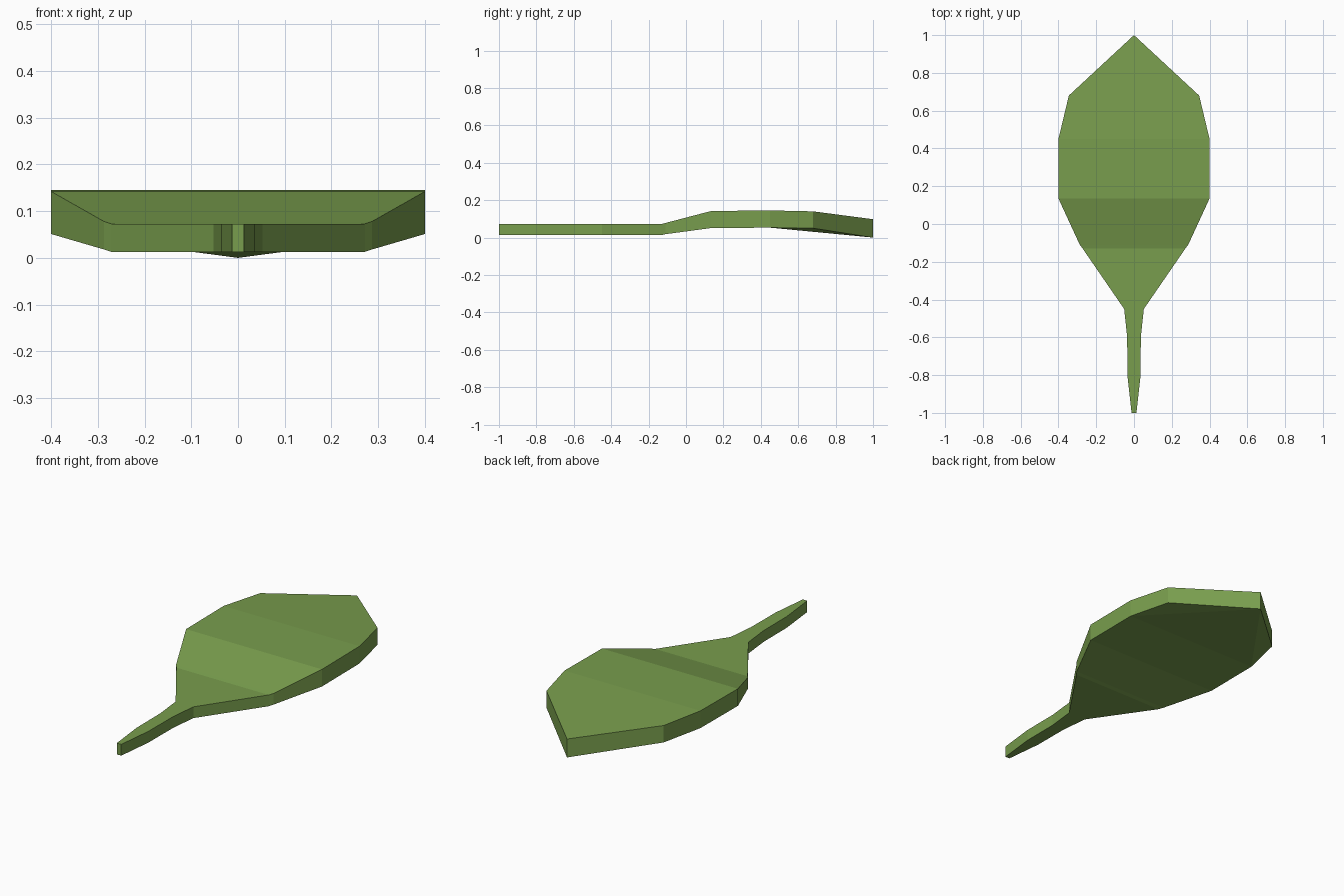
import bpy
import bmesh

cube = bpy.data.objects.get("Cube")
if cube:
    bpy.data.objects.remove(cube, do_unlink=True)

# Leaf green
green = bpy.data.materials.new("leaf_green")
green.use_nodes = True
colour = (0.19, 0.34, 0.075, 1.0)
green.diffuse_color = colour
bsdf = next(n for n in green.node_tree.nodes if n.type == 'BSDF_PRINCIPLED')
bsdf.inputs["Base Color"].default_value = colour
bsdf.inputs["Roughness"].default_value = 0.8

# Sections from stem end to blade: y, half width, bottom z, top z
sections = [
    (-1.00, 0.013, 0.013, 0.073),
    (-0.80, 0.035, 0.013, 0.073),
    (-0.60, 0.036, 0.013, 0.073),
    (-0.45, 0.052, 0.013, 0.073),
    (-0.13, 0.272, 0.013, 0.073),
    (-0.11, 0.287, 0.018, 0.078),
    (0.135, 0.400, 0.051, 0.142),
    (0.45, 0.400, 0.053, 0.145),
    (0.68, 0.345, 0.050, 0.140),
]

bm = bmesh.new()
rings = []
for y, w, low, high in sections:
    rings.append([bm.verts.new(p) for p in
                  ((-w, y, low), (w, y, low), (w, y, high), (-w, y, high))])
tip_low = bm.verts.new((0, 1, 0.0))
tip_high = bm.verts.new((0, 1, 0.098))

# Stem end, side walls, and the top and bottom strips
bm.faces.new(rings[0])
last = len(rings) - 1
for i, (a, b) in enumerate(zip(rings, rings[1:])):
    sides = (1, 3) if i == last - 1 else range(4)
    for k in sides:
        n = (k + 1) % 4
        bm.faces.new((a[k], b[k], b[n], a[n]))

# Pointed tip: walls, one broad top face, underside with folded edges
wide, end = rings[-2], rings[-1]
bm.faces.new((end[1], tip_low, tip_high, end[2]))
bm.faces.new((end[0], end[3], tip_high, tip_low))
bm.faces.new((wide[3], wide[2], end[2], tip_high, end[3]))
bm.faces.new((wide[0], wide[1], tip_low))
bm.faces.new((wide[1], end[1], tip_low))
bm.faces.new((wide[0], tip_low, end[0]))
bmesh.ops.recalc_face_normals(bm, faces=bm.faces[:])

mesh = bpy.data.meshes.new("leaf")
bm.to_mesh(mesh)
bm.free()
mesh.materials.append(green)
leaf = bpy.data.objects.new("leaf", mesh)
bpy.context.scene.collection.objects.link(leaf)
